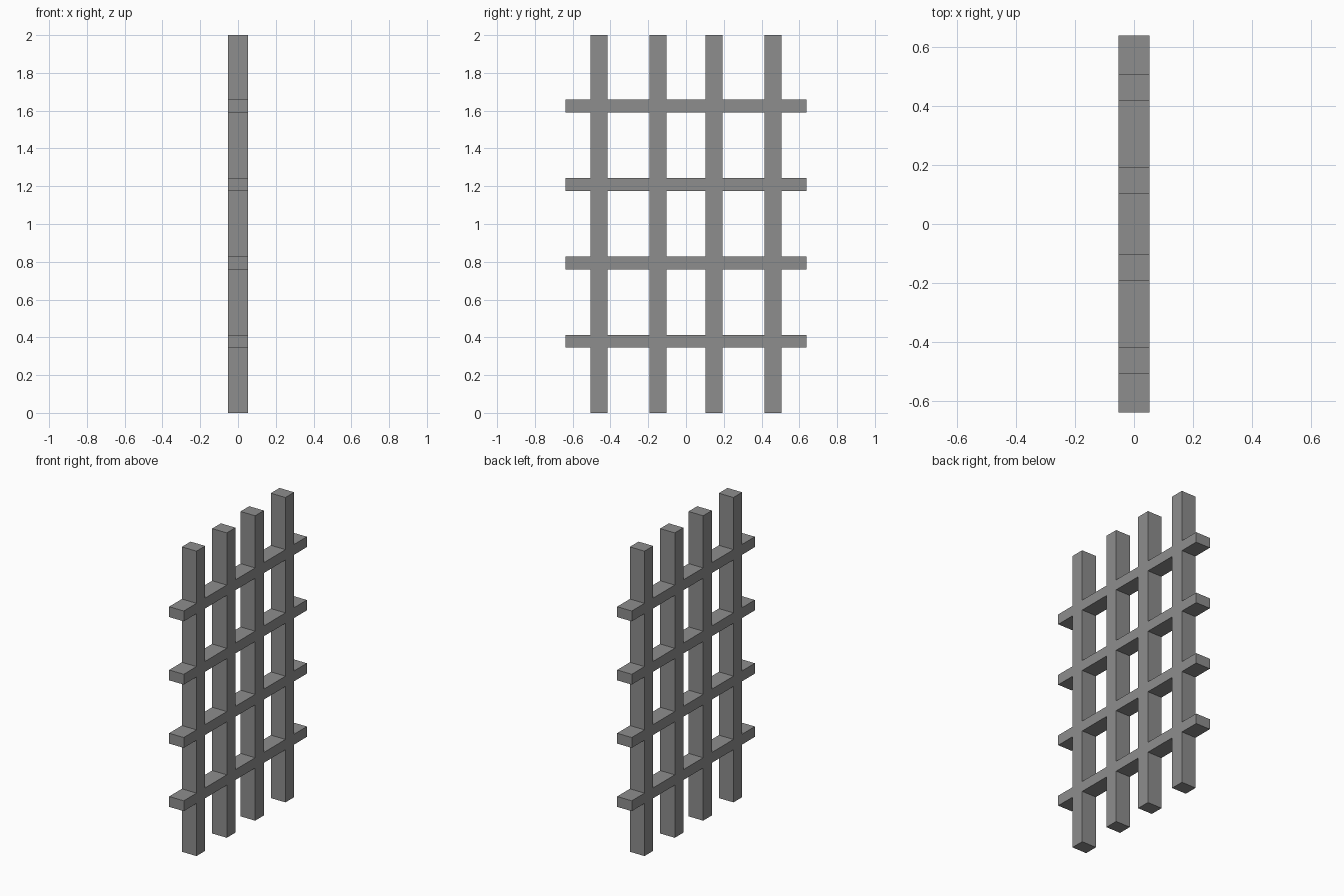
import bpy

if "Cube" in bpy.data.objects:
    bpy.data.objects.remove(bpy.data.objects["Cube"])

DEPTH = 0.106

grey = bpy.data.materials.new("iron grey")
grey.diffuse_color = (0.27, 0.27, 0.27, 1)
grey.use_nodes = True
grey.node_tree.nodes["Principled BSDF"].inputs["Base Color"].default_value = grey.diffuse_color


def box(name, size, centre):
    bpy.ops.mesh.primitive_cube_add(size=1, location=centre)
    ob = bpy.context.object
    ob.name = name
    ob.scale = size
    bpy.ops.object.transform_apply(location=False, rotation=False, scale=True)
    ob.data.materials.append(grey)
    return ob


# Upright bars
for i, y in enumerate((-0.461, -0.147, 0.147, 0.461)):
    box(f"upright_bar_{i + 1}", (DEPTH, 0.09, 2.0), (0, y, 1.0))

# Cross bars, flush with the uprights and overhanging at both ends
for i in range(4):
    box(f"cross_bar_{i + 1}", (DEPTH, 1.276, 0.068), (0, 0, 0.379 + 0.415 * i))
